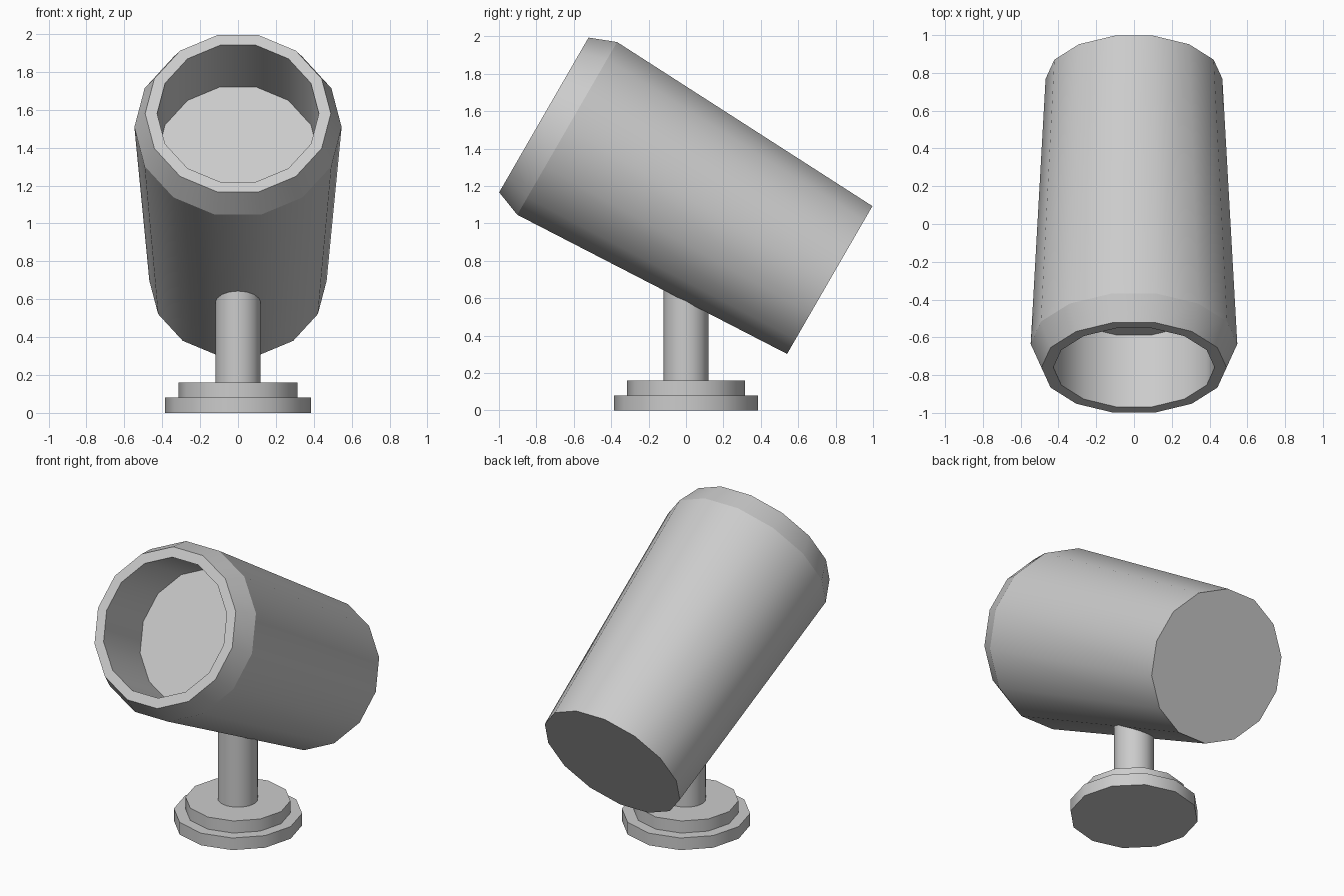
import bpy, bmesh, math
from mathutils import Matrix

if "Cube" in bpy.data.objects:
    bpy.data.objects.remove(bpy.data.objects["Cube"])


def lathe(name, profile, sides, matrix=Matrix(), sharp_angle=35):
    """Revolve (radius, height) points around z and cap both ends."""
    bm = bmesh.new()
    rings = []
    for r, h in profile:
        rings.append([bm.verts.new((r * math.cos(2 * math.pi * i / sides),
                                    r * math.sin(2 * math.pi * i / sides), h))
                      for i in range(sides)])
    for a, b in zip(rings, rings[1:]):
        for i in range(sides):
            j = (i + 1) % sides
            bm.faces.new((a[i], a[j], b[j], b[i]))
    bm.faces.new(rings[0][::-1])
    bm.faces.new(rings[-1])
    bmesh.ops.recalc_face_normals(bm, faces=bm.faces)
    # Smooth around the axis, crisp along every profile corner
    for f in bm.faces:
        f.smooth = len(f.verts) == 4
    for ring in rings:
        for i in range(sides):
            bm.edges.get((ring[i], ring[(i + 1) % sides])).smooth = False
    bm.transform(matrix)
    mesh = bpy.data.meshes.new(name)
    bm.to_mesh(mesh)
    bm.free()
    obj = bpy.data.objects.new(name, mesh)
    bpy.context.collection.objects.link(obj)
    return obj


# Stepped round foot
lathe("base_plate", [(0.385, 0), (0.385, 0.08)], 12)
lathe("base_step", [(0.315, 0.08), (0.315, 0.16)], 12)

# Post rising into the lamp housing
lathe("post", [(0.12, 0.16), (0.12, 0.68)], 16)

# Lamp housing: tapered barrel, chamfered lip and recessed lens, tilted up 30 degrees
tilt = Matrix.Translation((0, -0.76, 1.58)) @ Matrix.Rotation(math.radians(60), 4, 'X')
lathe("lamp_housing",
      [(0.468, -1.765), (0.547, -0.144), (0.49, 0), (0.427, 0), (0.427, -0.44)],
      14, tilt)
